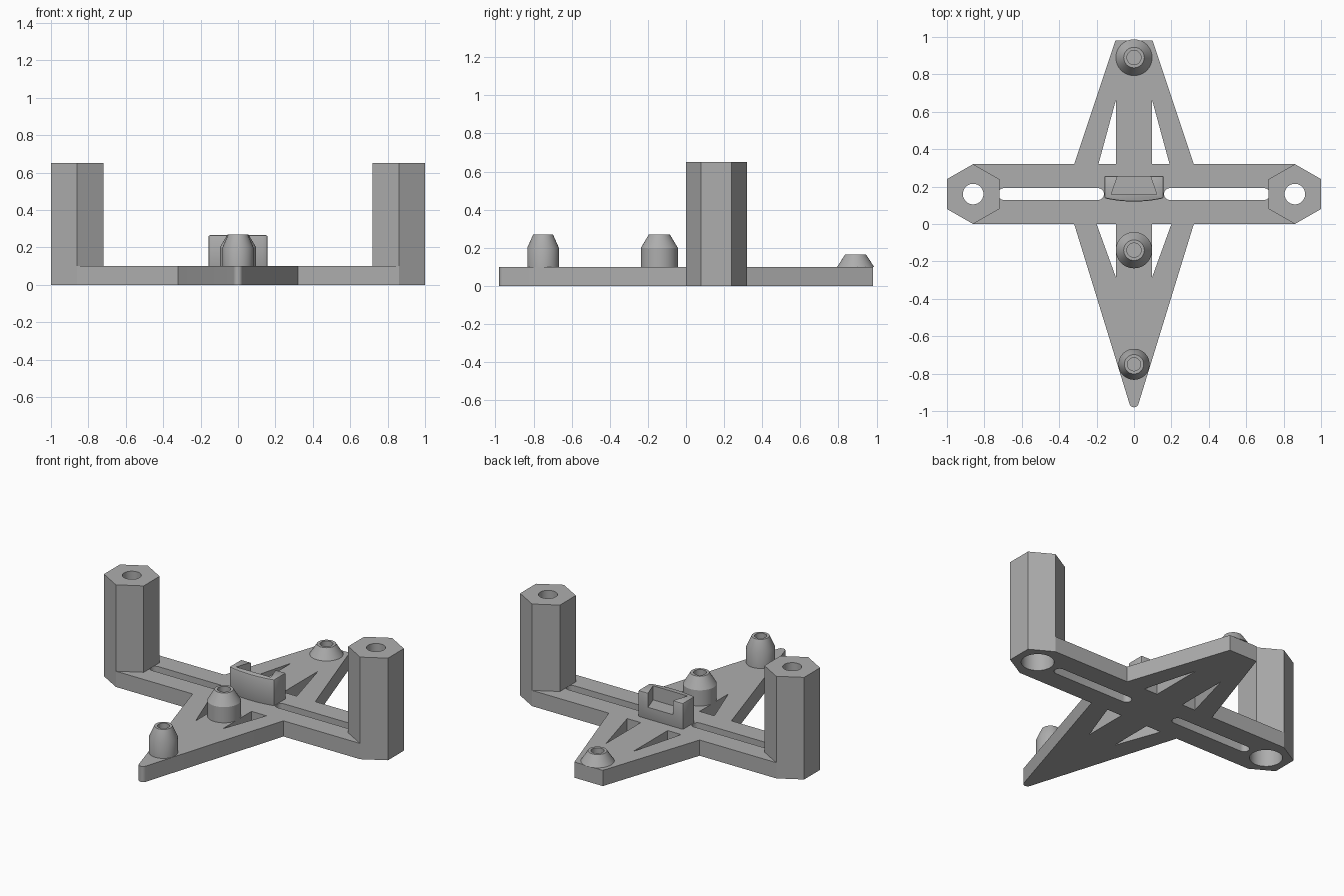
import bpy, bmesh
from math import sin, cos, pi, radians

cube = bpy.data.objects.get("Cube")
if cube:
    bpy.data.objects.remove(cube, do_unlink=True)

grey = bpy.data.materials.new("plain_grey")
grey.use_nodes = True
colour = (0.42, 0.42, 0.42, 1)
grey.diffuse_color = colour
grey.node_tree.nodes["Principled BSDF"].inputs["Base Color"].default_value = colour

PLATE, TOP, MID = 0.10, 0.65, 0.16


def finish(name, bm):
    bmesh.ops.recalc_face_normals(bm, faces=bm.faces)
    mesh = bpy.data.meshes.new(name)
    bm.to_mesh(mesh)
    bm.free()
    mesh.materials.append(grey)
    ob = bpy.data.objects.new(name, mesh)
    bpy.context.collection.objects.link(ob)
    return ob


def prism(name, outline, z0, z1):
    bm = bmesh.new()
    face = bm.faces.new([bm.verts.new((x, y, z0)) for x, y in outline])
    top = bmesh.ops.extrude_face_region(bm, geom=[face])["geom"]
    verts = [v for v in top if isinstance(v, bmesh.types.BMVert)]
    bmesh.ops.translate(bm, verts=verts, vec=(0, 0, z1 - z0))
    return finish(name, bm)


def arc(x, y, r, start, end, n):
    angles = [radians(start + (end - start) * i / n) for i in range(n + 1)]
    return [(x + r * cos(a), y + r * sin(a)) for a in angles]


def circle(x, y, r, n=48):
    return arc(x, y, r, 0, 360, n)[:-1]


def lathe(name, x, y, profile, n=48):
    # Revolve a closed radius/height profile; radius zero makes a pole
    bm = bmesh.new()
    rings = []
    for r, z in profile:
        if r == 0:
            rings.append([bm.verts.new((x, y, z))] * n)
        else:
            rings.append([bm.verts.new((px, py, z)) for px, py in circle(x, y, r, n)])
    for a, b in zip(rings, rings[1:]):
        for i in range(n):
            j = (i + 1) % n
            loop = list(dict.fromkeys([a[i], a[j], b[j], b[i]]))
            bm.faces.new(loop)
    return finish(name, bm)


def activate(ob):
    bpy.ops.object.select_all(action="DESELECT")
    ob.select_set(True)
    bpy.context.view_layer.objects.active = ob


def cut(ob, cutters):
    activate(ob)
    for c in cutters:
        mod = ob.modifiers.new("cut", "BOOLEAN")
        mod.operation, mod.solver, mod.object = "DIFFERENCE", "EXACT", c
        bpy.ops.object.modifier_apply(modifier=mod.name)
        bpy.data.objects.remove(c, do_unlink=True)


def smooth(ob, angle=28):
    activate(ob)
    bpy.ops.object.shade_smooth_by_angle(angle=radians(angle))


def bores(x):
    # Screw hole with a wider socket from below
    return [prism("bore", circle(x, MID, 0.055), -0.1, TOP + 0.1),
            prism("socket", circle(x, MID, 0.095), -0.1, 0.5)]


# Cross-shaped base plate with hexagonal arm ends and a rounded front tip
half = arc(0, -0.955, 0.025, -90, -18, 5) + [
    (0.32, 0), (0.86, 0), (1, 0.08), (1, 0.24), (0.86, 0.32), (0.32, 0.32), (0.1, 0.98)]
outline = half + [(-x, y) for x, y in reversed(half[1:])]
base = prism("base_plate", outline, 0, PLATE)

# Slots, triangular openings and screw holes through the plate
holes = []
for s in (-1, 1):
    slot = arc(0.695, MID, 0.032, -90, 90, 8) + arc(0.192, MID, 0.032, 90, 270, 8)
    shapes = [slot,
              [(0.095, 0.32), (0.19, 0.32), (0.095, 0.67)],
              [(0.095, 0), (0.2, 0), (0.095, -0.29)]]
    holes += [prism("hole", [(s * x, y) for x, y in sh], -0.1, 0.2) for sh in shapes]
    holes += bores(s * 0.86)
cut(base, holes)
smooth(base)

# Hexagonal pillars
for side, s in (("left", 1), ("right", -1)):
    x = s * 0.86
    hexagon = [(x - 0.14, 0.08), (x, 0), (x + 0.14, 0.08),
               (x + 0.14, 0.24), (x, 0.32), (x - 0.14, 0.24)]
    pillar = prism(side + "_pillar", hexagon, PLATE, TOP)
    cut(pillar, bores(x))
    smooth(pillar)


# Tapered locating pegs with a blind hole in the top
def peg(name, y, r, shoulder, top, rim):
    body = [(r, 0.09), (r, shoulder)] if shoulder > PLATE else [(r, PLATE)]
    profile = [(0, 0.09)] + body + [
        (rim, top), (rim - 0.017, top), (rim - 0.017, top - 0.05), (0, top - 0.05)]
    smooth(lathe(name, 0, y, profile))


peg("front_peg", -0.75, 0.083, 0.2, 0.27, 0.052)
peg("middle_peg", -0.14, 0.097, 0.2, 0.27, 0.055)
peg("rear_peg", 0.89, 0.097, PLATE, 0.165, 0.055)

# Clip block with a bowed front and a pocket open to the back
bow = [(-0.158 + 0.316 * i / 12, 0.12 + 0.018 * (i / 6 - 1) ** 2) for i in range(13)]
clip = prism("clip_block", bow + [(0.158, 0.257), (-0.158, 0.257)], 0.09, 0.265)
bevel = clip.modifiers.new("soft_edges", "BEVEL")
bevel.width, bevel.segments = 0.008, 2
bevel.limit_method, bevel.angle_limit = "ANGLE", radians(40)
activate(clip)
bpy.ops.object.modifier_apply(modifier=bevel.name)
cut(clip, [prism("pocket", [(-0.122, 0.157), (0.122, 0.157), (0.083, 0.27), (-0.083, 0.27)],
                 0.175, 0.4)])
smooth(clip)
